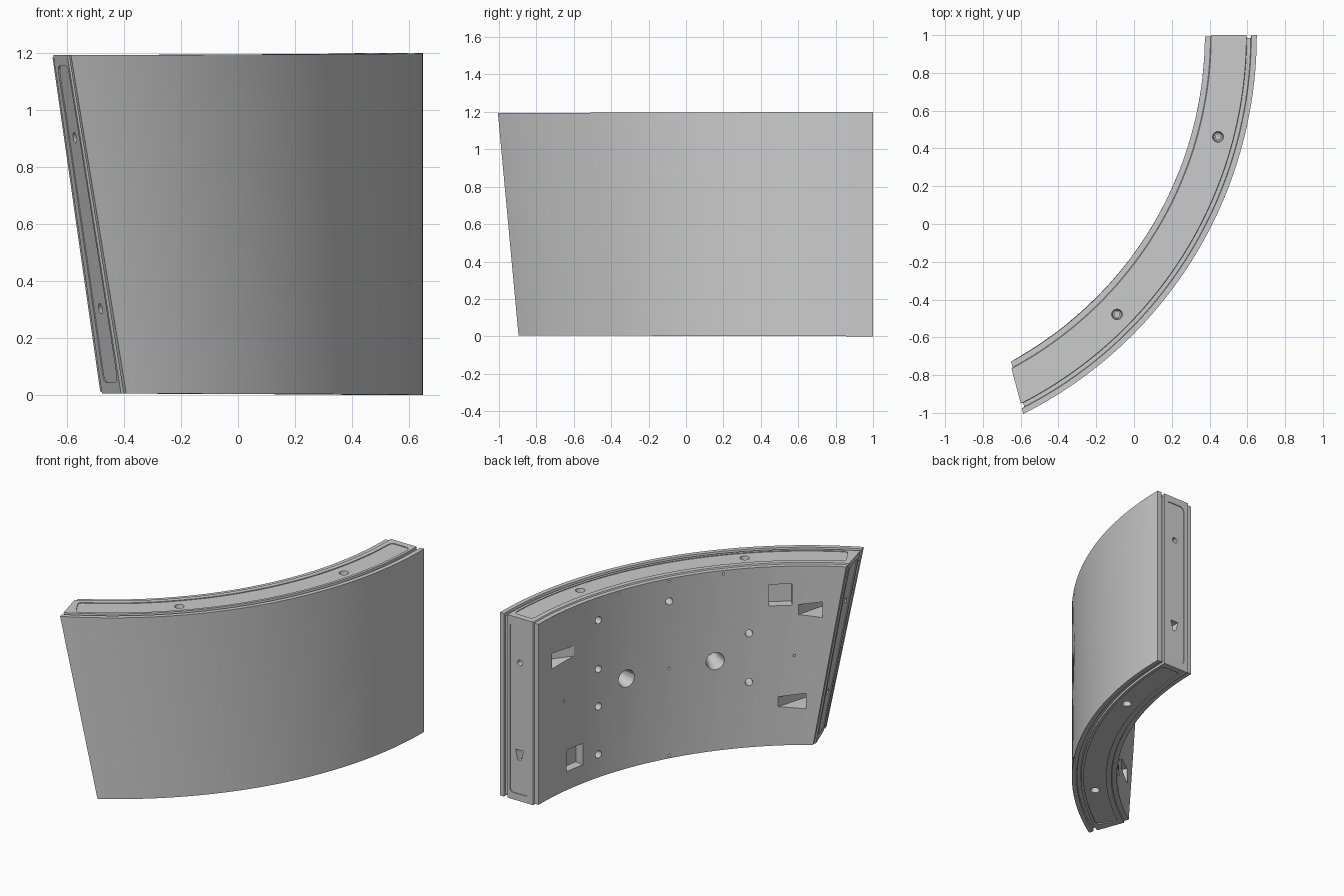
import bpy, bmesh
from math import radians, degrees, sin, cos, pi, sqrt
from mathutils import Vector

if "Cube" in bpy.data.objects:
    bpy.data.objects.remove(bpy.data.objects["Cube"])

CX, CY = -1.595, 1.0          # axis of the ring
R_IN, R_OUT, H = 1.97, 2.245, 1.2
N = 64


def P(r, deg, z):
    """Ring coordinates to world position."""
    a = radians(deg)
    return Vector((CX + r * cos(a), CY - r * sin(a), z))


def end_angle(r, z):
    """Slanted end: angle depends on height and radius."""
    return 55.9 + 5.7 * z / H + 1.7 * (r - R_IN) / (R_OUT - R_IN)


def top(deg):
    return H - 0.007 * deg / 63


def bottom(deg):
    return 0.006 * deg / 63


def finish(bm, name):
    bmesh.ops.recalc_face_normals(bm, faces=bm.faces)
    me = bpy.data.meshes.new(name)
    bm.to_mesh(me)
    bm.free()
    ob = bpy.data.objects.new(name, me)
    bpy.context.collection.objects.link(ob)
    return ob


def loft(layers, name):
    """Closed solid from layers, each a pair of equally long point rows."""
    bm = bmesh.new()
    n = len(layers[0][0])
    loops = [[bm.verts.new(p) for p in a + b[::-1]] for a, b in layers]
    for l1, l2 in zip(loops, loops[1:]):
        for i in range(2 * n):
            j = (i + 1) % (2 * n)
            bm.faces.new((l1[i], l1[j], l2[j], l2[i]))
    for l in (loops[0], loops[-1]):
        for i in range(n - 1):
            bm.faces.new((l[i], l[i + 1], l[2 * n - 2 - i], l[2 * n - 1 - i]))
    return finish(bm, name)


# Segment body: (radius, inset of all four edge faces) from inside to outside
profile = [(1.97, .008), (2.0, .008), (2.004, 0), (2.19, 0), (2.192, .014),
           (2.213, .014), (2.216, 0), (R_OUT, 0)]
layers = []
for r, d in profile:
    off = degrees(d / r)
    rows = []
    for height, s, zz in ((top, -1, H), (bottom, 1, 0)):
        a1 = end_angle(r, zz) - off
        angs = [off + (a1 - off) * i / N for i in range(N + 1)]
        rows.append([P(r, a, height(a) + s * d) for a in angs])
    layers.append(rows)
body = loft(layers, "lining_segment")
cutters = []

# Shallow rounded panels on the four edge faces
PAD_IN, PAD_OUT, DEEP, C = 2.036, 2.172, 0.005, 0.025


def pad_outline(length, count):
    """(distance along, inner radius, outer radius) of a rounded strip."""
    ds = [0, .1 * C, .4 * C, C]
    mid = [C + (length - 2 * C) * i / count for i in range(1, count)]
    out = []
    for d in ds + mid + [length - d for d in ds[::-1]]:
        e = C - min(d, length - d, C)
        k = C - sqrt(max(C * C - e * e, 0))
        out.append((d, PAD_IN + k, PAD_OUT - k))
    return out


for height, s, zz in ((top, 1, H), (bottom, -1, 0)):
    a0, a1 = 1.1, end_angle(2.1, zz) - 1.3
    pts = [(a0 + degrees(d / 2.1), ri, ro)
           for d, ri, ro in pad_outline(radians(a1 - a0) * 2.1, N)]
    cutters.append(loft([([P(ri, a, height(a) + s * h) for a, ri, ro in pts],
                          [P(ro, a, height(a) + s * h) for a, ri, ro in pts])
                         for h in (-DEEP, .03)], "panel_cutter"))
for end, s in ((lambda r, z: 0, -1), (end_angle, 1)):
    pts = [(.045 + d, ri, ro) for d, ri, ro in pad_outline(1.11, 4)]
    cutters.append(loft([([P(ri, end(ri, z) + s * degrees(h / 2.1), z) for z, ri, ro in pts],
                          [P(ro, end(ro, z) + s * degrees(h / 2.1), z) for z, ri, ro in pts])
                         for h in (-DEEP, .03)], "panel_cutter"))


def hull(points, name):
    bm = bmesh.new()
    for p in points:
        bm.verts.new(p)
    bmesh.ops.convex_hull(bm, input=bm.verts)
    cutters.append(finish(bm, name))


def rod(p, q, r0, r1, sides=20):
    """Round or tapered hole from p to q."""
    axis = (q - p).normalized()
    u = axis.orthogonal().normalized()
    v = axis.cross(u)
    hull([c + (u * cos(2 * pi * i / sides) + v * sin(2 * pi * i / sides)) * r
          for c, r in ((p, r0), (q, r1)) for i in range(sides)], "hole_cutter")


def radial_hole(deg, z, r0, r1, depth):
    rod(P(R_IN - .02, deg, z), P(R_IN + depth, deg, z), r0, r1)


# Lifting cones, fixing sockets and tiny marks on the inner face
for a in (21.5, 38.5):
    radial_hole(a, .6, .06, .032, .15)
for a, z in ((15.5, 1.04), (15.5, .72), (15.5, .475), (15.5, .16),
             (30, 1.04), (44.5, .76), (44.5, .44)):
    radial_hole(a, z, .024, .02, .09)
for a, z in ((30, .6), (7.3, .6), (52.4, .6), (20, 1.165), (40, 1.165), (30, 1.17), (30, .03)):
    radial_hole(a, z, .008, .008, .03)

# Square recesses
for a, z in ((9.9, .2), (50, 1.0)):
    hull([P(r, a + da, z + dz) for r in (1.93, 2.03)
          for da in (-2, 2) for dz in (-.07, .07)], "recess_cutter")

# Wedge bolt pockets with a bolt hole through the nearest end
for a0, a1, z, out in ((10.3, 4.2, .9, -1), (53, 57.2, .9, 63), (49.3, 54.4, .3, 60)):
    s = 1 if a1 > a0 else -1
    hull([P(r, a, z + k * w) for k in (-1, 1) for r, a, w in
          ((1.94, a0 - s * .8, .03), (1.94, a1, .052),
           (2.125, a1 + s * .3, .045), (2.10, a1 - s * .5, .043))], "pocket_cutter")
    rod(P(2.085, a1 - s * .3, z), P(2.11, out, z + .005), .018, .018)

# Tapered socket in the straight end
hull([P(r, a, .3 + dz) for r, dz, a in
      ((2.075, .035, -1), (2.14, .035, -1), (2.12, -.045, -1), (2.095, -.045, -1),
       (2.09, .02, 3), (2.125, .02, 3), (2.11, -.02, 3))], "socket_cutter")

# Dowel holes in the top and bottom edge faces
for a in (14.8, 44.5):
    for z0, s in ((H, -1), (0, 1)):
        rod(P(2.11, a, z0 - s * .02), P(2.11, a, z0 + s * .05), .033, .022)
        rod(P(2.11, a, z0 + s * .03), P(2.11, a, z0 + s * .2), .014, .014)

# Carve everything out, then drop the cutters
for c in cutters:
    m = body.modifiers.new("cut", 'BOOLEAN')
    m.operation, m.solver, m.object = 'DIFFERENCE', 'EXACT', c
    c.hide_render = True
bpy.ops.object.select_all(action='DESELECT')
bpy.context.view_layer.objects.active = body
body.select_set(True)
bpy.ops.object.convert(target='MESH')
for c in cutters:
    bpy.data.objects.remove(c)
bpy.ops.object.shade_smooth_by_angle(angle=radians(20))
